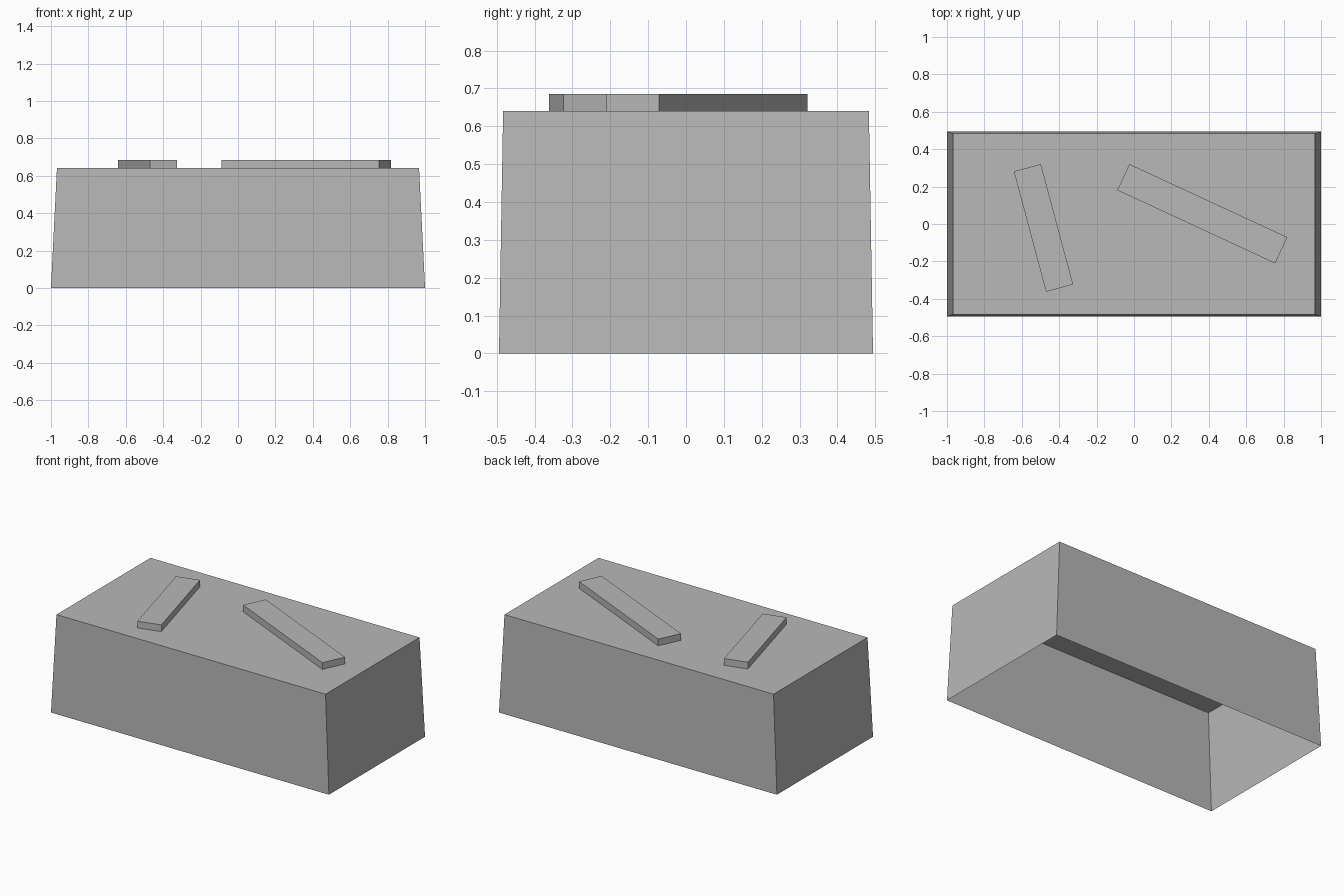
import bpy
import bmesh
from mathutils import Matrix, Vector

cube = bpy.data.objects.get("Cube")
if cube:
    bpy.data.objects.remove(cube, do_unlink=True)

GREY = (0.48, 0.48, 0.48, 1.0)
grey = bpy.data.materials.new("plain grey")
grey.use_nodes = True
grey.diffuse_color = GREY
grey.node_tree.nodes["Principled BSDF"].inputs["Base Color"].default_value = GREY

TOP = 0.641


def open_box(name, bottom, top, height, location=(0, 0, 0), angle=0):
    """Box without a floor; bottom and top give its half sizes in x and y."""
    bm = bmesh.new()
    bmesh.ops.create_cube(bm, size=2)
    for v in bm.verts:
        half = top if v.co.z > 0 else bottom
        v.co = Vector((v.co.x * half[0], v.co.y * half[1], height if v.co.z > 0 else 0))
    bm.normal_update()
    floor = [f for f in bm.faces if f.normal.z < -0.9]
    bmesh.ops.delete(bm, geom=floor, context="FACES_ONLY")
    bm.transform(Matrix.Translation(location) @ Matrix.Rotation(angle, 4, "Z"))
    mesh = bpy.data.meshes.new(name)
    bm.to_mesh(mesh)
    bm.free()
    mesh.materials.append(grey)
    obj = bpy.data.objects.new(name, mesh)
    bpy.context.collection.objects.link(obj)
    return obj


# Tapered shell, open underneath
open_box("shell", (1.0, 0.494), (0.968, 0.483), TOP)

# Two raised bars lying on the top
for name, half, centre, angle in (
    ("short_bar", (0.333, 0.075), (-0.484, -0.021), -1.309),
    ("long_bar", (0.465, 0.077), (0.365, 0.055), -0.434),
):
    open_box(name, half, half, 0.044, (*centre, TOP), angle)
